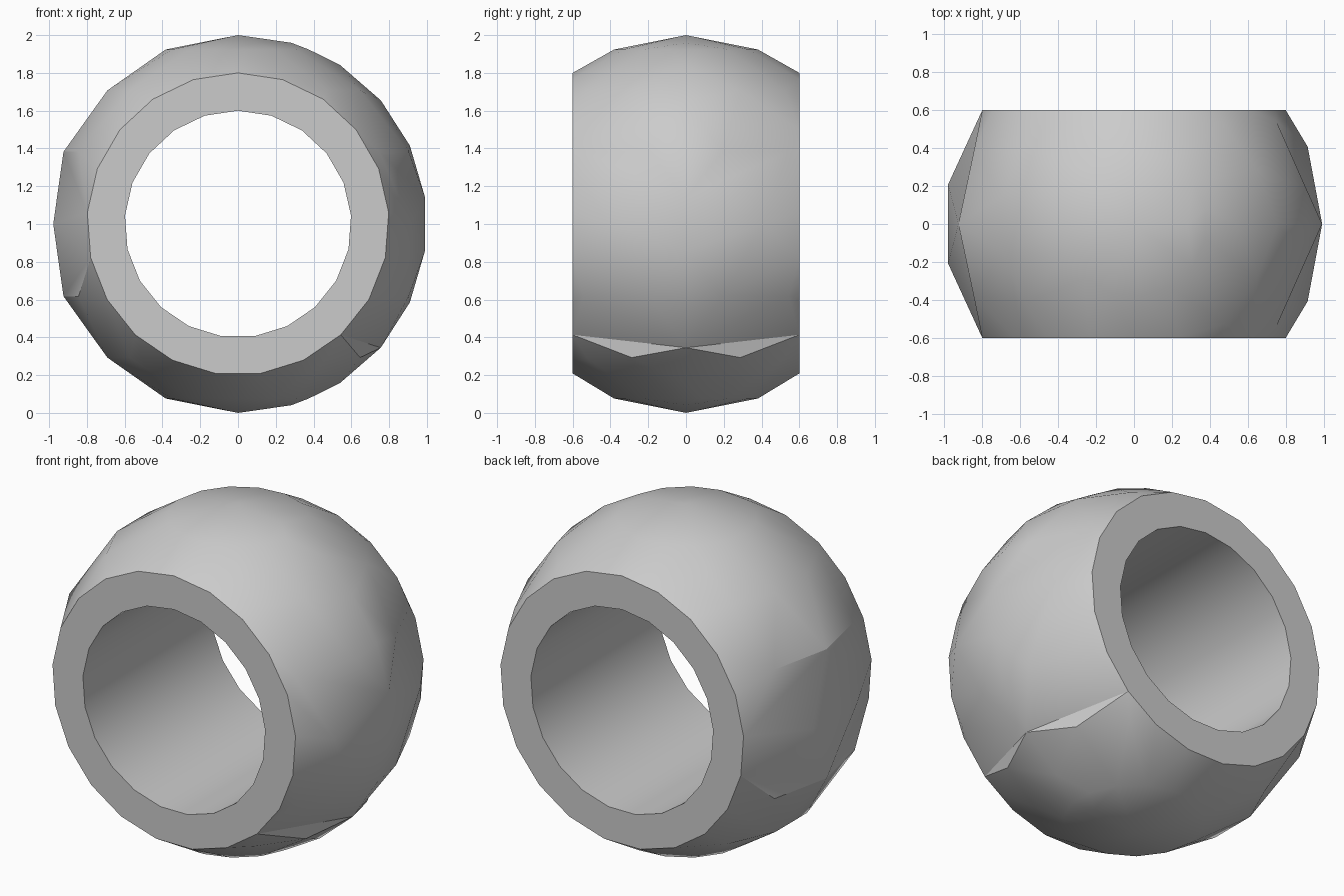
import bpy, bmesh
from math import sin, cos, pi, radians
from mathutils import Vector

if "Cube" in bpy.data.objects:
    bpy.data.objects.remove(bpy.data.objects["Cube"])

HALF = 0.6          # half width of the bead
RIM = 21            # sides of the rim and bore


def material(name, rgb):
    m = bpy.data.materials.new(name)
    m.use_nodes = True
    m.diffuse_color = (*rgb, 1)
    m.node_tree.nodes["Principled BSDF"].inputs["Base Color"].default_value = (*rgb, 1)
    return m


def circle(r, y, n=RIM):
    return [Vector((r * sin(2 * pi * k / n), y, r * cos(2 * pi * k / n))) for k in range(n)]


def ring_point(row, deg):
    # point on the round body: latitude row and longitude
    lat = row * pi / 8
    a = radians(deg)
    return Vector((cos(lat) * cos(a), cos(lat) * sin(a), sin(lat)))


# Body points: staggered latitude rings, a finer ridge on one side, two rims
points = [Vector((0, 0, 1)), Vector((0, 0, -1))]
for row in range(-3, 4):
    for k in range(15):
        p = ring_point(row, 24 * k + (12 if row % 2 else 0))
        if abs(p.y) < 0.58 and not (abs(p.y) < 0.01 and p.x > 0):
            points.append(p)
ridge = circle(1, 0, 22)
points += ridge[1:11]
front_rim, back_rim = circle(0.8, -HALF), circle(0.8, HALF)
points += front_rim + back_rim

bm = bmesh.new()
for p in points:
    bm.verts.new(p)
bmesh.ops.convex_hull(bm, input=bm.verts[:])
bm.normal_update()
caps = [f for f in bm.faces if all(abs(abs(v.co.y) - HALF) < 1e-4 for v in f.verts)]
bmesh.ops.delete(bm, geom=caps, context='FACES')


def nearest(p):
    return min(bm.verts, key=lambda v: (v.co - p).length)


def crease(a, b):
    # turn the edge a-b across its two triangles, leaving a shallow notch
    e = bm.edges.get((nearest(a), nearest(b)))
    if e and len(e.link_faces) == 2:
        bmesh.utils.edge_rotate(e, True)


# Notches, the same on both halves
for s in (-1, 1):
    for row_a, deg_a, row_b, deg_b in ((1, 156, 0, 168), (-1, 156, 0, 168), (-2, 144, -1, 156),
                                       (0, 24, 1, 12), (-2, 24, -1, 12), (-1, 36, -2, 24)):
        crease(ring_point(row_a, s * deg_a), ring_point(row_b, s * deg_b))

# Flat end rings and the bore
inner = [[bm.verts.new(p) for p in circle(0.6, y)] for y in (-HALF, HALF)]
outer = [[nearest(p) for p in rim] for rim in (front_rim, back_rim)]
loops = [outer[0], inner[0], inner[1], outer[1]]
for la, lb in zip(loops, loops[1:]):
    for k in range(RIM):
        j = (k + 1) % RIM
        bm.faces.new((la[k], la[j], lb[j], lb[k]))
loose = [v for v in bm.verts if not v.link_faces]
bmesh.ops.delete(bm, geom=loose, context='VERTS')
bmesh.ops.recalc_face_normals(bm, faces=bm.faces[:])
bmesh.ops.translate(bm, verts=bm.verts[:], vec=(0, 0, 1))

mesh = bpy.data.meshes.new("bead")
bm.to_mesh(mesh)
bm.free()
bead = bpy.data.objects.new("bead", mesh)
bpy.context.collection.objects.link(bead)
mesh.materials.append(material("light grey", (0.6, 0.6, 0.6)))

bpy.context.view_layer.objects.active = bead
bead.select_set(True)
bpy.ops.object.shade_smooth_by_angle(angle=radians(30))
